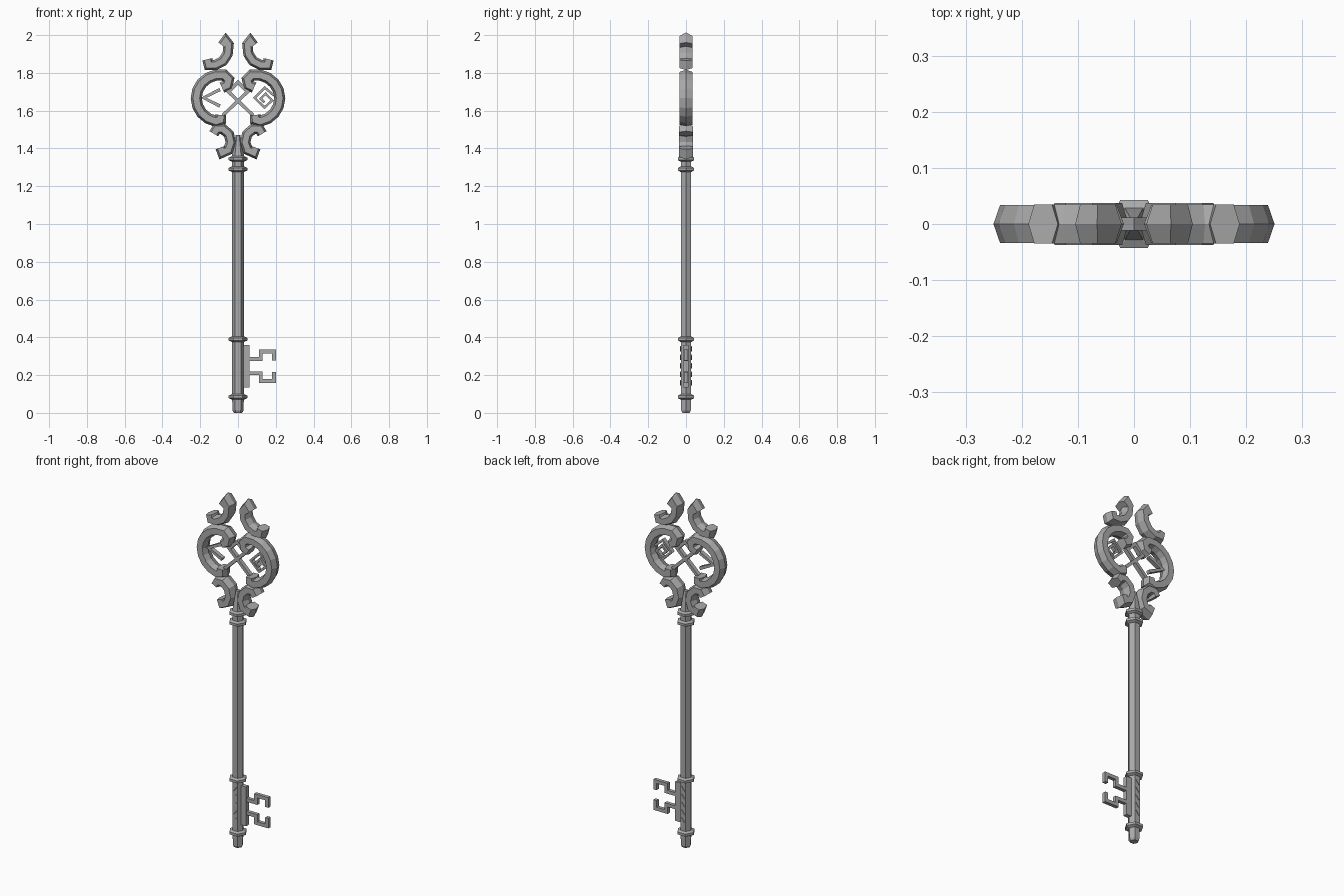
import bpy, bmesh, math
from mathutils import Vector

if "Cube" in bpy.data.objects:
    bpy.data.objects.remove(bpy.data.objects["Cube"])

iron = bpy.data.materials.new("grey iron")
iron.use_nodes = True
COLOR = (0.40, 0.40, 0.40, 1)
iron.diffuse_color = COLOR
iron.node_tree.nodes["Principled BSDF"].inputs["Base Color"].default_value = COLOR


def finish(name, bm):
    bmesh.ops.recalc_face_normals(bm, faces=bm.faces)
    mesh = bpy.data.meshes.new(name)
    bm.to_mesh(mesh)
    bm.free()
    mesh.materials.append(iron)
    obj = bpy.data.objects.new(name, mesh)
    bpy.context.collection.objects.link(obj)
    return obj


def skin(bm, rings):
    """Bridge neighbouring rings of points and cap both ends."""
    loops = [[bm.verts.new(p) for p in ring] for ring in rings]
    n = len(loops[0])
    for a, b in zip(loops, loops[1:]):
        for i in range(n):
            j = (i + 1) % n
            bm.faces.new((a[i], a[j], b[j], b[i]))
    bm.faces.new(loops[0])
    bm.faces.new(loops[-1])


def lathe(name, profile, sides=6):
    """Six-sided turned part from (radius, height) pairs."""
    bm = bmesh.new()
    angles = [math.tau * i / sides for i in range(sides)]
    skin(bm, [[(r * math.cos(a), r * math.sin(a), z) for a in angles] for r, z in profile])
    return finish(name, bm)


def sweep(name, path, section, side=1):
    """Sweep an (across, depth) section along an x-z path with mitred corners."""
    pts = [Vector((x * side, z)) for x, z in path]
    rings = []
    for i, p in enumerate(pts):
        d1 = (p - pts[max(i - 1, 0)]).normalized()
        d2 = (pts[min(i + 1, len(pts) - 1)] - p).normalized()
        tangent = (d1 + d2).normalized()
        across = Vector((-tangent.y, tangent.x))
        cos_half = max(tangent.dot(d2 if d2.length else d1), 0.6)
        rings.append([(p.x + across.x * u / cos_half, v, p.y + across.y * u / cos_half)
                      for u, v in section])
    bm = bmesh.new()
    skin(bm, rings)
    return finish(name, bm)


def bevelled(w, h):
    return [(w, 0), (w * .6, h), (-w * .6, h), (-w, 0), (-w * .6, -h), (w * .6, -h)]


def flat(w, h):
    return [(w, h), (-w, h), (-w, -h), (w, -h)]


# Shaft, tip and neck
lathe("shaft", [(.032, .07), (.032, 1.36)])
lathe("tip", [(.022, 0), (.029, .012), (.031, .075)])
lathe("neck", [(.034, 1.35), (.024, 1.41), (.012, 1.47)])

# Collars around the shaft
for i, z in enumerate((.085, .39, 1.29, 1.345)):
    lathe(f"collar_{i + 1}", [(.034, z - .014), (.049, z - .007), (.049, z + .007), (.034, z + .014)])

# Large scrolls, lower scrolls and horns, on both sides
arc = [(.095 + .126 * math.cos(math.radians(a)), 1.666 + .124 * math.sin(math.radians(a)))
       for a in range(100, -81, -20)]
big = [(.085, 1.722), (.057, 1.735), (.05, 1.765)] + arc + [(.093, 1.552), (.092, 1.578)]
lower = [(.128, 1.478), (.113, 1.503), (.08, 1.503), (.048, 1.475), (.038, 1.432),
         (.052, 1.392), (.083, 1.378), (.093, 1.405)]
horn = [(.083, 1.945), (.065, 1.969), (.05, 1.95), (.055, 1.9), (.08, 1.862),
        (.12, 1.842), (.155, 1.842), (.162, 1.872)]
for side, word in ((1, "left"), (-1, "right")):
    sweep(f"{word}_large_scroll", big, bevelled(.029, .034), side)
    sweep(f"{word}_lower_scroll", lower, bevelled(.027, .037), side)
    sweep(f"{word}_horn", horn, bevelled(.027, .035), side)

# Ornaments inside the head
thin = flat(.009, .012)
sweep("crossed_loop", [(-.08, 1.575), (.05, 1.7), (0, 1.75), (-.05, 1.7), (.08, 1.575)], thin)
sweep("chevron", [(-.095, 1.712), (-.182, 1.668), (-.095, 1.624)], thin)
sweep("square_spiral", [(.19, 1.68), (.142, 1.722), (.088, 1.668), (.14, 1.617), (.181, 1.654),
                        (.146, 1.69), (.12, 1.664), (.14, 1.644)], flat(.006, .012))

# Bit: backing plate with two mirrored hooks
sweep("bit_plate", [(.044, .135), (.044, .36)], flat(.016, .012))
hook = [(.05, .038), (.12, .038), (.12, .078), (.19, .078), (.19, .03)]
for sign, word in ((1, "upper"), (-1, "lower")):
    sweep(f"{word}_hook", [(x, .2475 + sign * dz) for x, dz in hook], flat(.01, .01))

# Slanted ridges on the front and back of the lower shaft
for i in range(5):
    z = .16 + i * .045
    sweep(f"ridge_{i + 1}", [(-.01, z - .012), (.01, z + .012)], flat(.003, .031))
